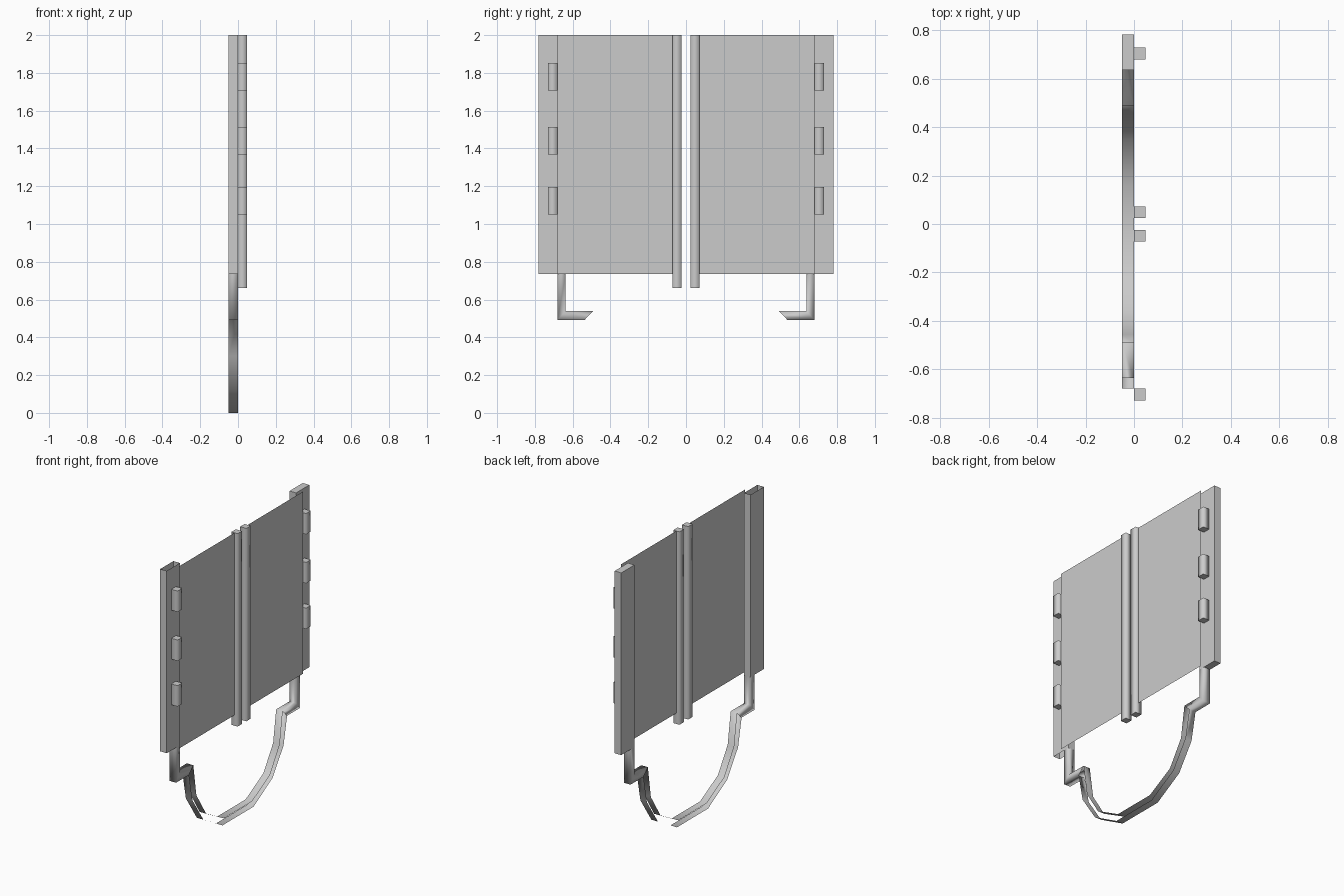
import bpy, bmesh

if "Cube" in bpy.data.objects:
    bpy.data.objects.remove(bpy.data.objects["Cube"])


def mesh_object(name, verts, faces, smooth=True, flat_faces=()):
    bm = bmesh.new()
    vs = [bm.verts.new(v) for v in verts]
    made = [bm.faces.new([vs[i] for i in f]) for f in faces]
    for f in made:
        f.smooth = smooth
    for i in flat_faces:
        made[i].smooth = False
        for e in made[i].edges:
            e.smooth = False
    bmesh.ops.recalc_face_normals(bm, faces=bm.faces)
    me = bpy.data.meshes.new(name)
    bm.to_mesh(me)
    bm.free()
    ob = bpy.data.objects.new(name, me)
    bpy.context.collection.objects.link(ob)
    return ob


def box(name, x, y, z, caps=True, smooth=True):
    verts = [(a, b, c) for c in z for a, b in
             ((x[0], y[0]), (x[1], y[0]), (x[1], y[1]), (x[0], y[1]))]
    faces = [(i, (i + 1) % 4, (i + 1) % 4 + 4, i + 4) for i in range(4)]
    if caps:
        faces += [(3, 2, 1, 0), (4, 5, 6, 7)]
    return mesh_object(name, verts, faces, smooth, (4, 5) if caps else ())


BACK, FRONT, MIDDLE = (-0.05, 0.0), (0.0, 0.047), 0.024

for side, s in (("left", -1), ("right", 1)):
    def span(a, b):
        return tuple(sorted((s * a, s * b)))

    # outer post (the left one is an open-ended tube)
    box(f"post_{side}", BACK, span(0.637, 0.782), (0.735, 2.0),
        caps=s > 0, smooth=False)
    # thin door leaf, between the hinges and the centre bar
    mesh_object(f"door_panel_{side}",
                [(MIDDLE, s * y, z) for y, z in
                 ((0.07, 0.735), (0.68, 0.735), (0.68, 2.0), (0.07, 2.0))],
                [(0, 1, 2, 3)], smooth=False)
    # meeting stile in the middle
    box(f"centre_bar_{side}", FRONT, span(0.024, 0.072), (0.661, 2.0))
    # hinges
    for i, z in enumerate((1.051, 1.368, 1.708)):
        box(f"hinge_{side}_{i + 1}", FRONT, span(0.68, 0.73), (z, z + 0.145))

# lower frame: legs and feet are solid, the bowl is an inner and an outer band
outer = [(0.68, 0.735), (0.68, 0.491), (0.538, 0.491),
         (0.50, 0.30), (0.38, 0.12), (0.17, 0.0)]
inner = [(0.637, 0.735), (0.637, 0.54), (0.49, 0.54),
         (0.457, 0.32), (0.35, 0.15), (0.155, 0.043)]
outer += [(-y, z) for y, z in reversed(outer)]
inner += [(-y, z) for y, z in reversed(inner)]
n = len(outer)
verts = [(x, y, z) for path in (outer, inner) for x in BACK for y, z in path]
faces = []
for i in range(n - 1):
    faces.append((i, i + 1, n + i + 1, n + i))
    faces.append((2 * n + i, 3 * n + i, 3 * n + i + 1, 2 * n + i + 1))
    if i < 2 or i > n - 4:
        faces.append((i, 2 * n + i, 2 * n + i + 1, i + 1))
        faces.append((n + i, n + i + 1, 3 * n + i + 1, 3 * n + i))
mesh_object("lower_frame", verts, faces)
